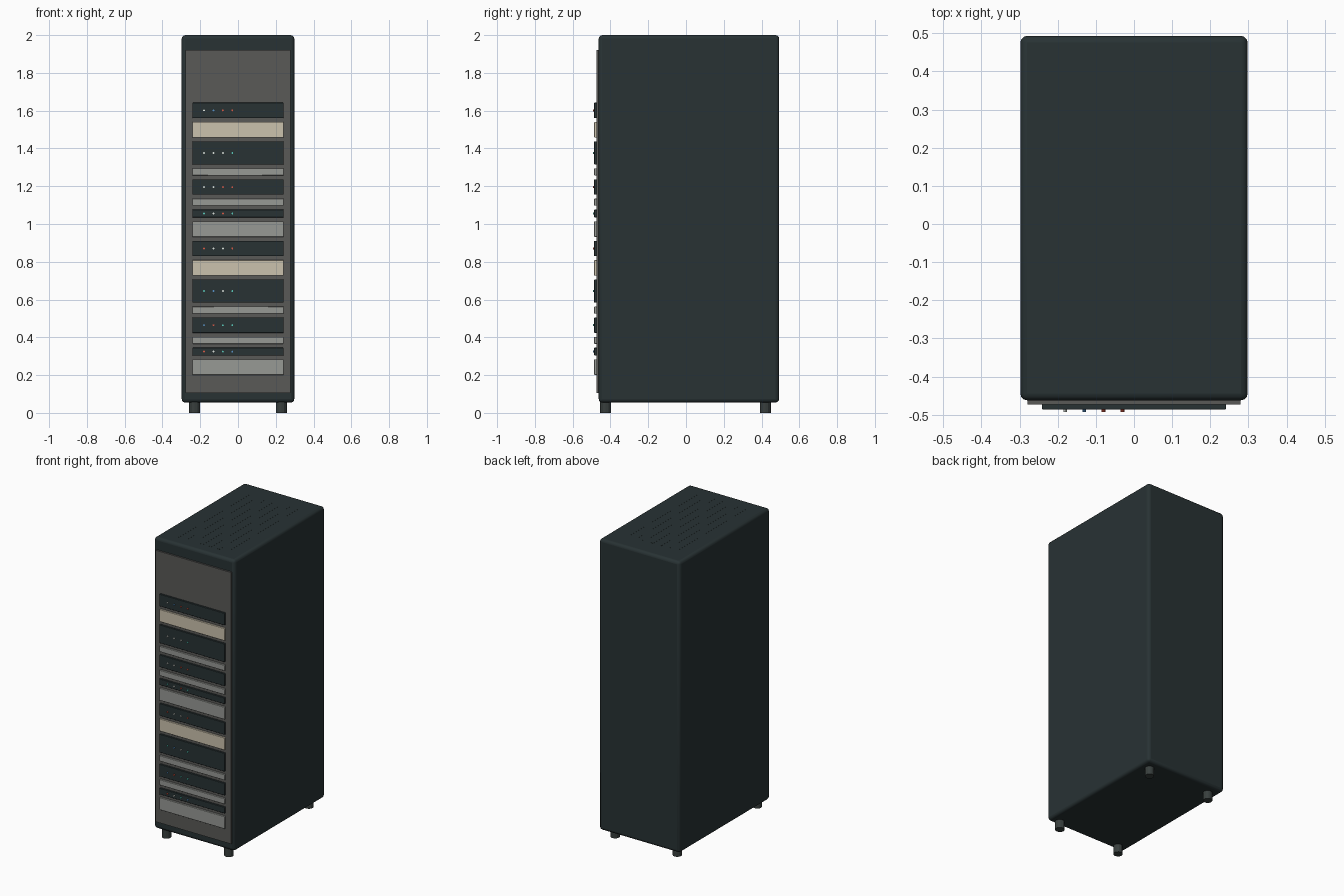
import bpy, math, random

if "Cube" in bpy.data.objects:
    bpy.data.objects.remove(bpy.data.objects["Cube"])

random.seed(4)


def material(name, rgb):
    m = bpy.data.materials.new(name)
    m.diffuse_color = (*rgb, 1)
    m.use_nodes = True
    m.node_tree.nodes["Principled BSDF"].inputs["Base Color"].default_value = m.diffuse_color
    return m


DARK = material("dark_metal", (0.021, 0.032, 0.034))
PANEL = material("door_grey", (0.10, 0.10, 0.095))
FOOT = material("foot_grey", (0.04, 0.05, 0.048))
GREY = material("unit_grey", (0.31, 0.32, 0.30))
BEIGE = material("unit_beige", (0.60, 0.54, 0.42))
LEDS = [material("led_teal", (0.1, 0.6, 0.5)), material("led_red", (0.7, 0.1, 0.06)),
        material("led_white", (0.75, 0.8, 0.75)), material("led_blue", (0.1, 0.3, 0.6))]


def box(name, x, y, z, mat, bevel=0.0, segments=2):
    """Box from (min, max) ranges with an optional rounded edge."""
    mid = [(r[0] + r[1]) / 2 for r in (x, y, z)]
    bpy.ops.mesh.primitive_cube_add(size=1, location=mid)
    ob = bpy.context.object
    ob.name = name
    ob.scale = [r[1] - r[0] for r in (x, y, z)]
    bpy.ops.object.transform_apply(location=False, rotation=False, scale=True)
    ob.data.materials.append(mat)
    if bevel:
        b = ob.modifiers.new("rounded_edges", 'BEVEL')
        b.width = bevel
        b.segments = segments
        bpy.ops.object.shade_smooth_by_angle(angle=math.radians(35))
    return ob


def cylinder(name, radius, depth, location, mat, sides, rotation=(0, 0, 0)):
    bpy.ops.mesh.primitive_cylinder_add(vertices=sides, radius=radius, depth=depth,
                                        location=location, rotation=rotation)
    ob = bpy.context.object
    ob.name = name
    ob.data.materials.append(mat)
    return ob


# Cabinet and front door panel
box("cabinet", (-0.298, 0.298), (-0.462, 0.493), (0.055, 1.9995), DARK, 0.018, 3)
box("door_panel", (-0.279, 0.279), (-0.473, -0.458), (0.106, 1.92), PANEL)

# Flush vent slots on the roof
for i in range(7):
    x = -0.18 + 0.06 * i
    box("roof_vent", (x - 0.01, x + 0.01), (-0.38, 0.36), (1.99, 2.0), DARK)

# Stack of rack units: the same eight heights and finishes repeat twice
pattern = [(0.082, GREY), (0.041, DARK), (0.037, GREY), (0.081, DARK),
           (0.037, GREY), (0.122, DARK), (0.082, BEIGE), (0.081, DARK)]
z = 0.201
for height, mat in pattern * 2:
    box("rack_unit", (-0.241, 0.241), (-0.486, -0.472), (z, z + height), mat, 0.002)
    # Status lights on the dark units
    if mat is DARK:
        for k in range(4):
            cylinder("status_light", 0.005, 0.008, (-0.18 + 0.05 * k, -0.489, z + height / 2),
                     random.choice(LEDS), 10, (math.pi / 2, 0, 0))
    z += height + 0.021

# Feet
for x in (-0.23, 0.23):
    for y in (-0.425, 0.42):
        cylinder("foot", 0.029, 0.065, (x, y, 0.0325), FOOT, 12)
